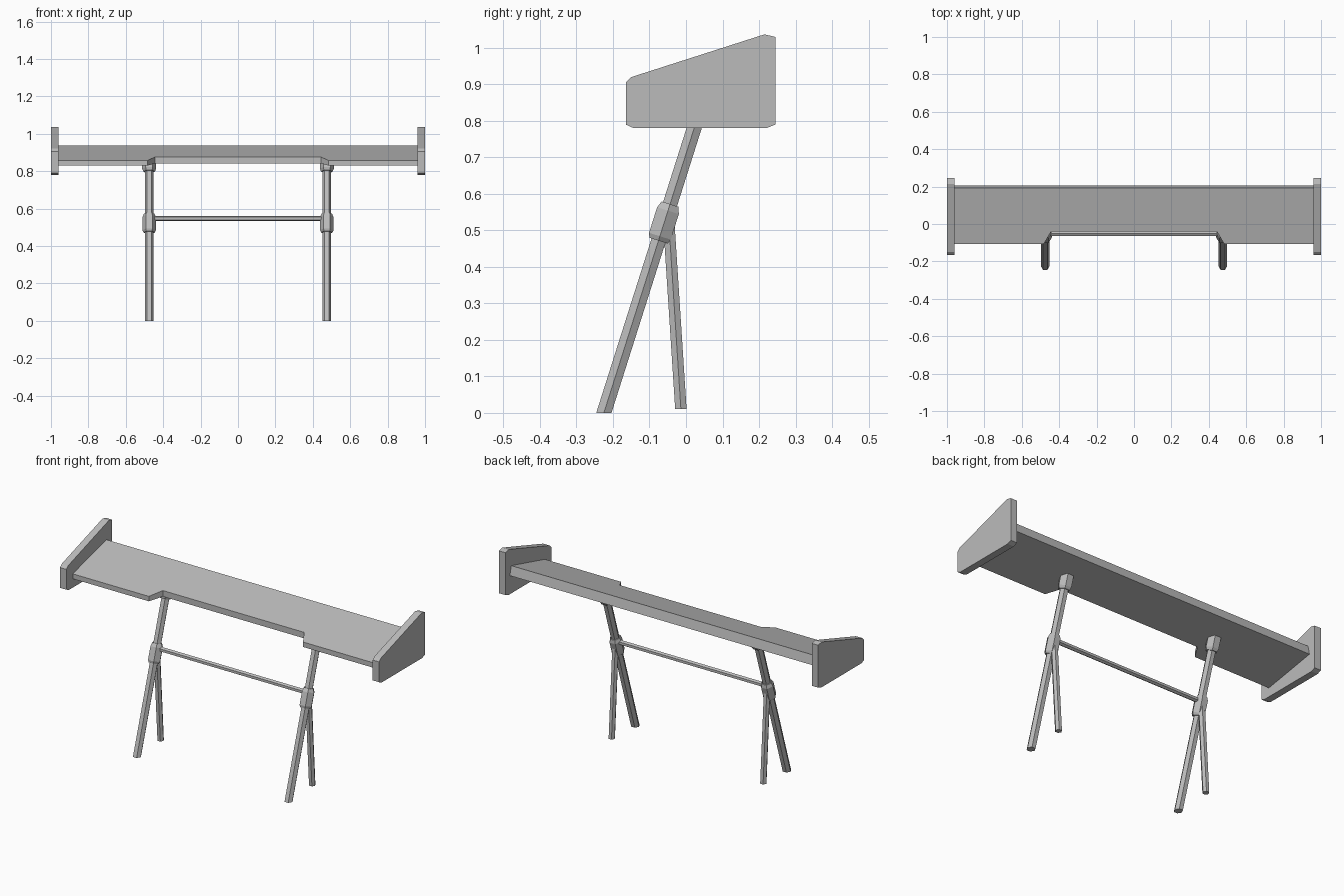
import bpy, bmesh, math
from mathutils import Vector

cube = bpy.data.objects.get("Cube")
if cube:
    bpy.data.objects.remove(cube, do_unlink=True)

GREY = (0.5, 0.5, 0.5, 1)
metal = bpy.data.materials.new("plain grey")
metal.use_nodes = True
metal.diffuse_color = GREY
metal.node_tree.nodes["Principled BSDF"].inputs["Base Color"].default_value = GREY


def loft(name, rings):
    """Skin a list of equal-length closed rings and cap both ends."""
    bm = bmesh.new()
    rows = [[bm.verts.new(p) for p in ring] for ring in rings]
    n = len(rows[0])
    for a, b in zip(rows, rows[1:]):
        for i in range(n):
            j = (i + 1) % n
            bm.faces.new((a[i], a[j], b[j], b[i]))
    bm.faces.new(rows[0][::-1])
    bm.faces.new(rows[-1])
    bmesh.ops.recalc_face_normals(bm, faces=bm.faces)
    mesh = bpy.data.meshes.new(name)
    bm.to_mesh(mesh)
    bm.free()
    mesh.materials.append(metal)
    obj = bpy.data.objects.new(name, mesh)
    bpy.context.scene.collection.objects.link(obj)
    return obj


def hex_rod(name, start, end, stations, side=(1, 0, 0), flat=False):
    """Six-sided rod; stations are (fraction along, radius). Flat gives level ends."""
    start, end = Vector(start), Vector(end)
    d = (end - start).normalized()
    u = Vector(side)
    v = d.cross(u)
    rings = []
    for t, r in stations:
        c = start.lerp(end, t)
        ring = []
        for k in range(6):
            a = k * math.pi / 3
            p = c + r * (math.cos(a) * u + math.sin(a) * v)
            if flat:
                p -= d * ((p.z - c.z) / d.z)
            ring.append(p)
        rings.append(ring)
    return loft(name, rings)


# Wing blade: wedge section, thicker at the back, front edge notched in the middle
def blade_section(x, front):
    def top(y): return 0.858 + 0.262 * (y + 0.108)
    def low(y): return 0.83 + 0.175 * (y + 0.108)
    return [(x, front, low(front)), (x, 0.205, low(0.205)),
            (x, 0.193, top(0.193)), (x, front, top(front))]


half = [(0.97, -0.108), (0.483, -0.108), (0.443, -0.04)]
outline = [(-x, y) for x, y in half] + half[::-1]
loft("wing_blade", [blade_section(x, y) for x, y in outline])

# End plates
PLATE = [(-0.165, 0.79), (-0.143, 0.78), (0.22, 0.78), (0.245, 0.79),
         (0.245, 1.03), (0.215, 1.037), (-0.15, 0.92), (-0.165, 0.905)]


def leg_point(x, z):
    return (x, -0.225 + 0.317 * z, z)


# Supports on each side
for label, s in (("left", 1), ("right", -1)):
    loft(f"{label}_end_plate", [[(s * x, y, z) for y, z in PLATE] for x in (0.96, 1.0)])
    x = s * 0.475
    hex_rod(f"{label}_main_leg", leg_point(x, 0), leg_point(x, 0.86),
            [(0, 0.023), (1, 0.023)], flat=True)
    hex_rod(f"{label}_rear_strut", (x, -0.014, 0.01), (x, -0.047, 0.52),
            [(0, 0.018), (1, 0.018)], flat=True)
    hex_rod(f"{label}_joint_collar", leg_point(x, 0.472), leg_point(x, 0.572),
            [(0, 0.03), (0.12, 0.036), (0.82, 0.036), (1, 0.028)])
    hex_rod(f"{label}_top_collar", leg_point(x, 0.798), leg_point(x, 0.87),
            [(0, 0.031), (0.2, 0.037), (1, 0.037)])

# Cross bar between the joints
hex_rod("cross_bar", (-0.475, -0.051, 0.547), (0.475, -0.051, 0.547),
        [(0, 0.014), (1, 0.014)], side=(0, 0, 1))
